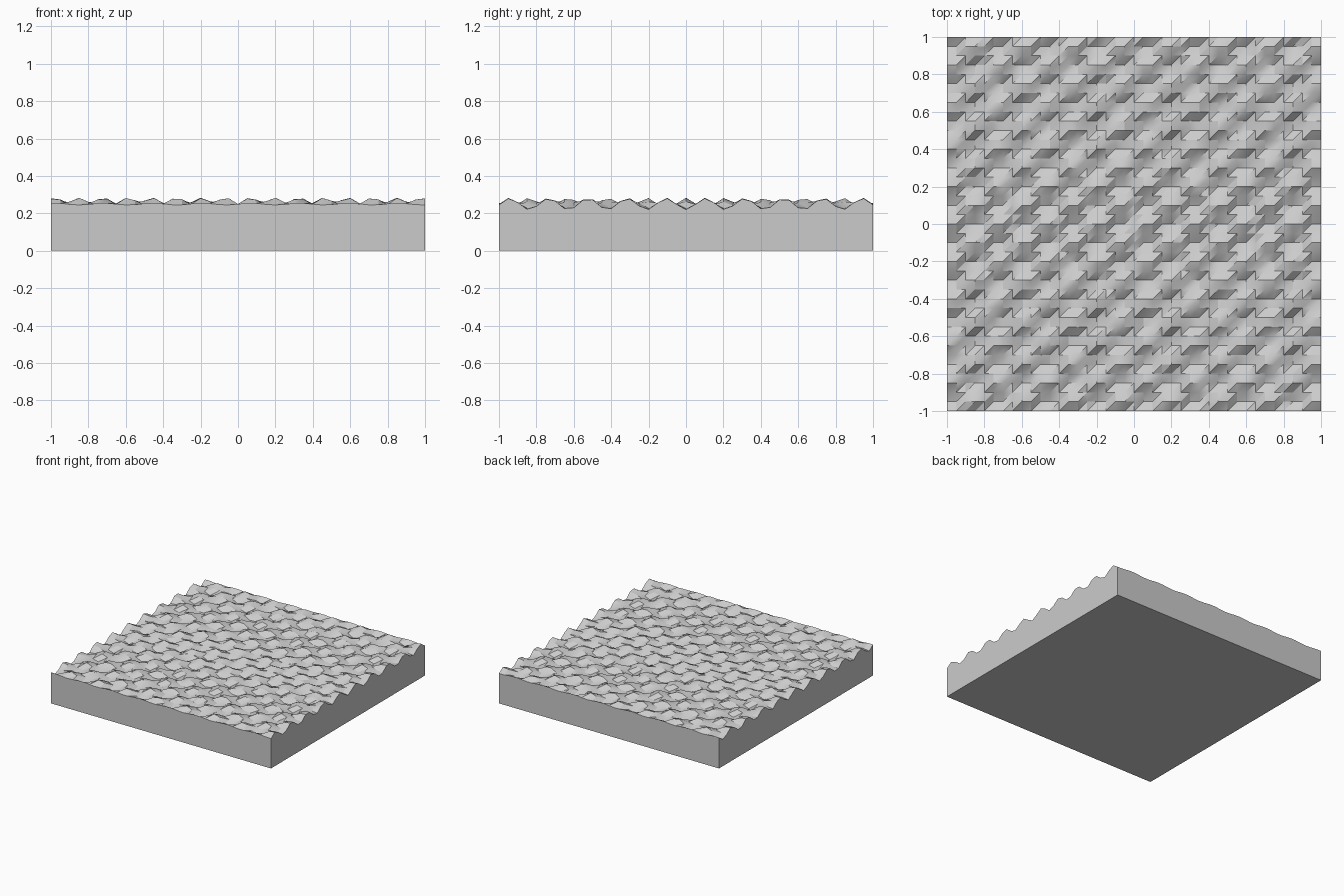
import bpy
import bmesh
from math import sin, cos, radians

cube = bpy.data.objects.get("Cube")
if cube:
    bpy.data.objects.remove(cube, do_unlink=True)

CELLS = 40
BASE = 0.25
WAVE = 0.0333


def height(x, y):
    return BASE + WAVE * sin(24 * x) * cos(30 * y)


# Stone material
stone = bpy.data.materials.new("light grey")
stone.use_nodes = True
grey = (0.6, 0.6, 0.6, 1)
stone.diffuse_color = grey
stone.node_tree.nodes["Principled BSDF"].inputs["Base Color"].default_value = grey

bm = bmesh.new()

# Rippled top surface, each cell split along its rising diagonal
ticks = [-1 + 2 * i / CELLS for i in range(CELLS + 1)]
grid = [[bm.verts.new((x, y, height(x, y))) for y in ticks] for x in ticks]
for i in range(CELLS):
    for j in range(CELLS):
        a, b = grid[i][j], grid[i + 1][j]
        c, d = grid[i + 1][j + 1], grid[i][j + 1]
        bm.faces.new((a, b, c))
        bm.faces.new((a, c, d))

# Side walls dropped from the rippled rim
rim = [e for e in bm.edges if e.is_boundary]
walls = bmesh.ops.extrude_edge_only(bm, edges=rim)["geom"]
for v in walls:
    if isinstance(v, bmesh.types.BMVert):
        v.co.z = 0

# Flat underside
bmesh.ops.holes_fill(bm, edges=[e for e in bm.edges if e.is_boundary], sides=0)
bmesh.ops.recalc_face_normals(bm, faces=bm.faces)

mesh = bpy.data.meshes.new("rippled_slab")
bm.to_mesh(mesh)
bm.free()
mesh.materials.append(stone)
slab = bpy.data.objects.new("rippled_slab", mesh)
bpy.context.collection.objects.link(slab)

# Soft ripples with crisp creases
bpy.ops.object.select_all(action="DESELECT")
slab.select_set(True)
bpy.context.view_layer.objects.active = slab
bpy.ops.object.shade_smooth_by_angle(angle=radians(30))
